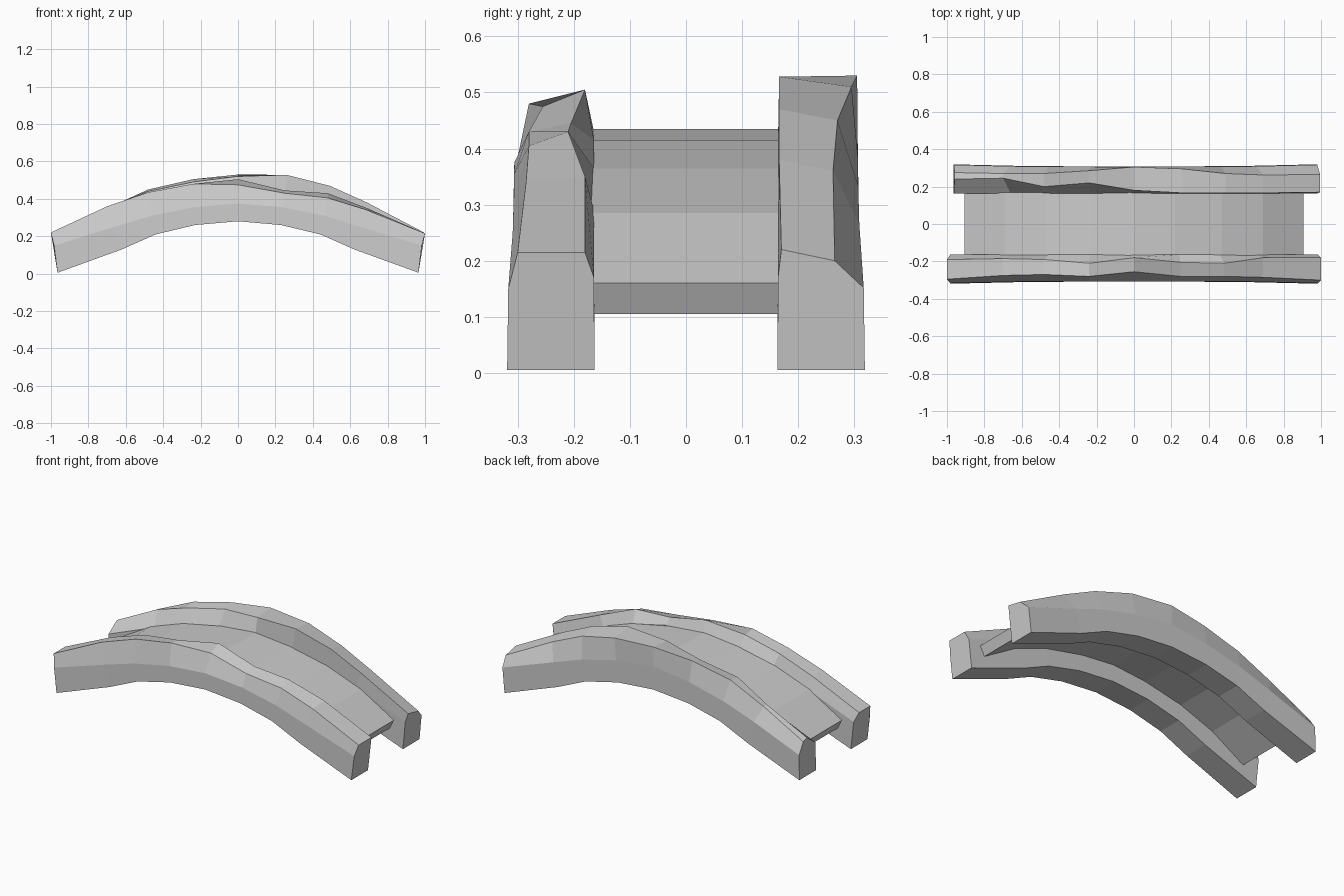
import bpy, bmesh

if "Cube" in bpy.data.objects:
    bpy.data.objects.remove(bpy.data.objects["Cube"])

def loft(name, sections):
    """Skin a row of equal-length closed sections and cap both ends."""
    bm = bmesh.new()
    rings = [[bm.verts.new(p) for p in s] for s in sections]
    n = len(rings[0])
    for a, b in zip(rings, rings[1:]):
        for i in range(n):
            j = (i + 1) % n
            bm.faces.new((a[i], a[j], b[j], b[i]))
    bm.faces.new(rings[0])
    bm.faces.new(rings[-1][::-1])
    bmesh.ops.recalc_face_normals(bm, faces=bm.faces[:])
    mesh = bpy.data.meshes.new(name)
    bm.to_mesh(mesh)
    bm.free()
    obj = bpy.data.objects.new(name, mesh)
    bpy.context.collection.objects.link(obj)
    return obj

# Shared arch stations: underside x, underside z, outer bulge z, inner shoulder z
half = [(0, .28, .375, .43), (.23, .26, .355, .415), (.44, .21, .31, .365),
        (.62, .13, .25, .29), (.965, .005, .15, .17)]
arch = [(-x, *z) for x, *z in half[:0:-1]] + half

def beam(name, side, crest, lift):
    sections = []
    for (bx, bz, mz, sz), (x, yo, zo, yi, zi) in zip(arch, crest):
        mx = (x + bx) / 2
        out = .308 + .012 * abs(bx) ** 3
        mz = min(mz + lift * (1 - abs(bx)), zo - .02)
        sz = min(sz, zi - .005)
        sections.append([(bx, side * .163, bz), (bx, side * out, bz),
                         (mx, side * (out - .002), mz), (x, side * yo, zo),
                         (x, side * yi, zi), (mx, side * .164, sz)])
    return loft(name, sections)

# Hand-hewn crest lines: x, outer y, outer z, inner y, inner z
front_crest = [(-1, .295, .22, .19, .22), (-.7, .275, .36, .185, .355),
               (-.48, .27, .435, .19, .43), (-.24, .28, .48, .21, .47),
               (0, .255, .475, .18, .505), (.25, .28, .43, .205, .445),
               (.48, .28, .405, .21, .43), (.69, .285, .34, .18, .35),
               (1, .30, .215, .18, .215)]
back_crest = [(-.96, .275, .215, .24, .225), (-.7, .27, .35, .245, .355),
              (-.48, .27, .45, .2, .44), (-.24, .285, .505, .22, .49),
              (0, .305, .53, .18, .52), (.26, .295, .51, .166, .528),
              (.49, .27, .45, .166, .47), (.69, .262, .36, .166, .38),
              (.995, .265, .2, .17, .22)]
beam("front_side_beam", -1, front_crest, 0)
beam("back_side_beam", 1, back_crest, .04)

# Arched deck slab between the beams
top = [(0, .435), (.22, .415), (.47, .364), (.69, .285), (.905, .16)]
top = [(-x, z) for x, z in top[:0:-1]] + top
loft("bridge_deck", [[(x, -.168, z), (x, .168, z),
                      (x * .97, .168, z - .055), (x * .97, -.168, z - .055)]
                     for x, z in top])
